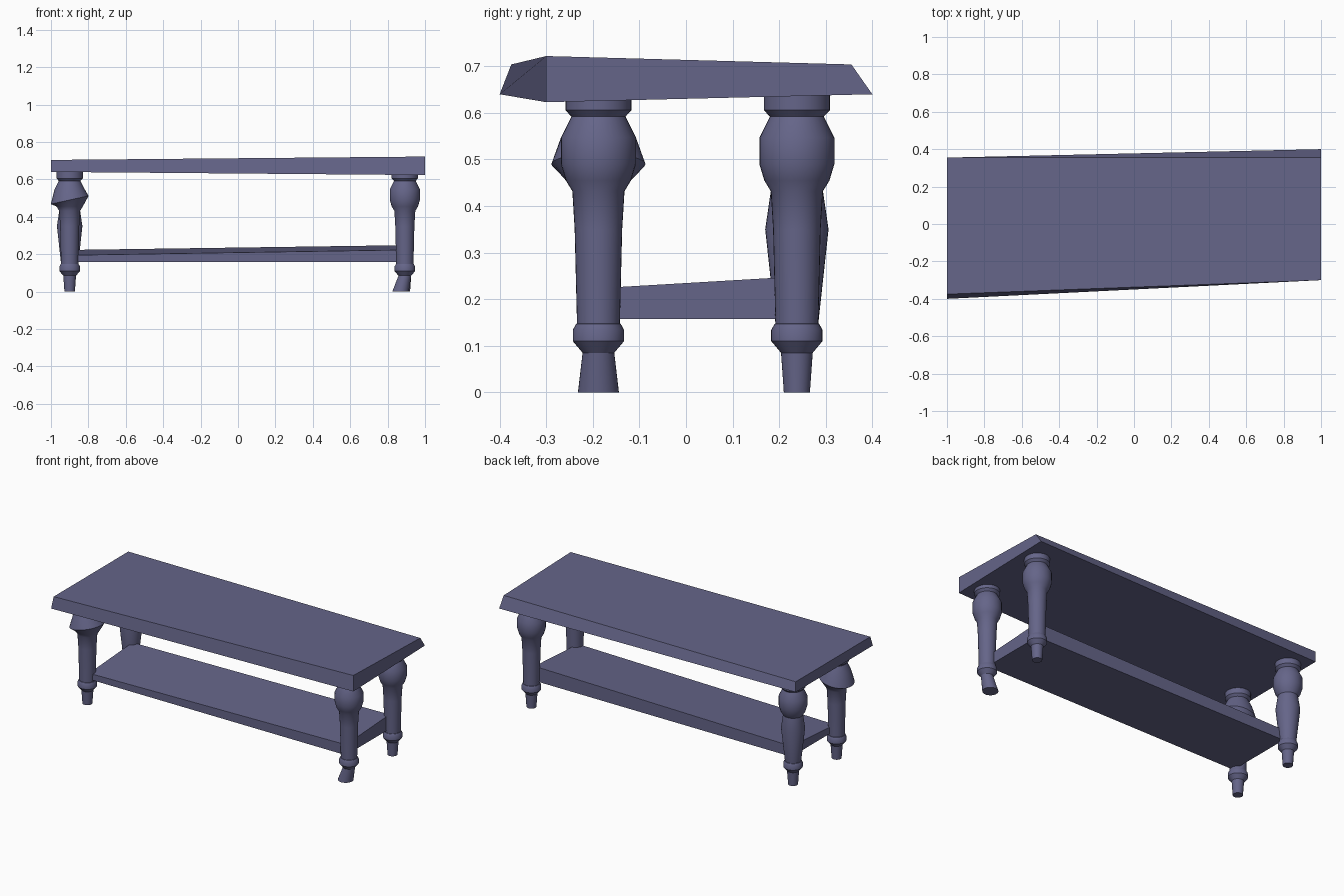
import bpy, math

if "Cube" in bpy.data.objects:
    bpy.data.objects.remove(bpy.data.objects["Cube"])

COLOR = (0.13, 0.13, 0.25, 1)
mat = bpy.data.materials.new("slate_paint")
mat.diffuse_color = COLOR
mat.use_nodes = True
mat.node_tree.nodes["Principled BSDF"].inputs["Base Color"].default_value = mat.diffuse_color
N = 32


def make(name, verts, faces):
    me = bpy.data.meshes.new(name)
    me.from_pydata(verts, [], faces)
    me.materials.append(mat)
    ob = bpy.data.objects.new(name, me)
    bpy.context.collection.objects.link(ob)
    return ob


def slab(name, bottom, top):
    """Six sided board from four bottom and four top corners."""
    faces = [(3, 2, 1, 0), (4, 5, 6, 7)]
    faces += [(i, (i + 1) % 4, (i + 1) % 4 + 4, i + 4) for i in range(4)]
    return make(name, bottom + top, faces)


def turned_leg(name, cx, cy, profile, changes):
    """Lathe a profile; changes maps ring index -> (radius, x shift, tilt rise)."""
    verts, faces = [], []
    for k, (r, z) in enumerate(profile):
        r, dx, rise = changes.get(k, (r, 0, 0))
        for i in range(N):
            a = 2 * math.pi * i / N
            verts.append((cx + dx + r * math.cos(a), cy + r * math.sin(a),
                          z + rise * math.cos(a)))
    for k in range(len(profile) - 1):
        for i in range(N):
            j = (i + 1) % N
            faces.append((k * N + i, k * N + j, (k + 1) * N + j, (k + 1) * N + i))
    last = (len(profile) - 1) * N
    faces += [tuple(reversed(range(N))), tuple(range(last, last + N))]
    ob = make(name, verts, faces)
    bpy.ops.object.select_all(action='DESELECT')
    bpy.context.view_layer.objects.active = ob
    ob.select_set(True)
    bpy.ops.object.shade_smooth_by_angle(angle=math.radians(30))
    return ob


# Table top with uneven, bevelled-looking corners
slab("table_top",
     [(-1, -.4, .64), (1, -.3, .623), (1, .4, .64), (-1, .355, .64)],
     [(-1, -.375, .704), (1, -.3, .722), (1, .355, .704), (-1, .355, .704)])

# Lower shelf, thicker towards the back right
X, Y0, Y1, ZB = .88, -.2, .225, .158
slab("lower_shelf",
     [(-X, Y0, ZB), (X, Y0, ZB), (X, Y1, ZB), (-X, Y1, ZB)],
     [(-X, Y0, .195), (X, Y0, .223), (X, Y1, .248), (-X, Y1, .223)])

# Turned leg profile: foot, ring, tapered shaft, bulb, neck, collar
PROFILE = [(.028, 0), (.034, .085), (.055, .11), (.055, .134), (.048, .147),
           (.046, .148), (.051, .35), (.056, .432), (.070, .455), (.0805, .49),
           (.0805, .547), (.058, .592), (.071, .606), (.071, .65)]

# Each leg has its own irregular ring
LEGS = {
    "front_left_leg": (-.9, -.188, {9: (.101, 0, .022)}),
    "front_right_leg": (.892, -.188, {0: (.044, -.023, 0)}),
    "back_left_leg": (-.9, .238, {6: (.068, 0, 0)}),
    "back_right_leg": (.892, .238, {}),
}
for name, (x, y, changes) in LEGS.items():
    turned_leg(name, x, y, PROFILE, changes)
